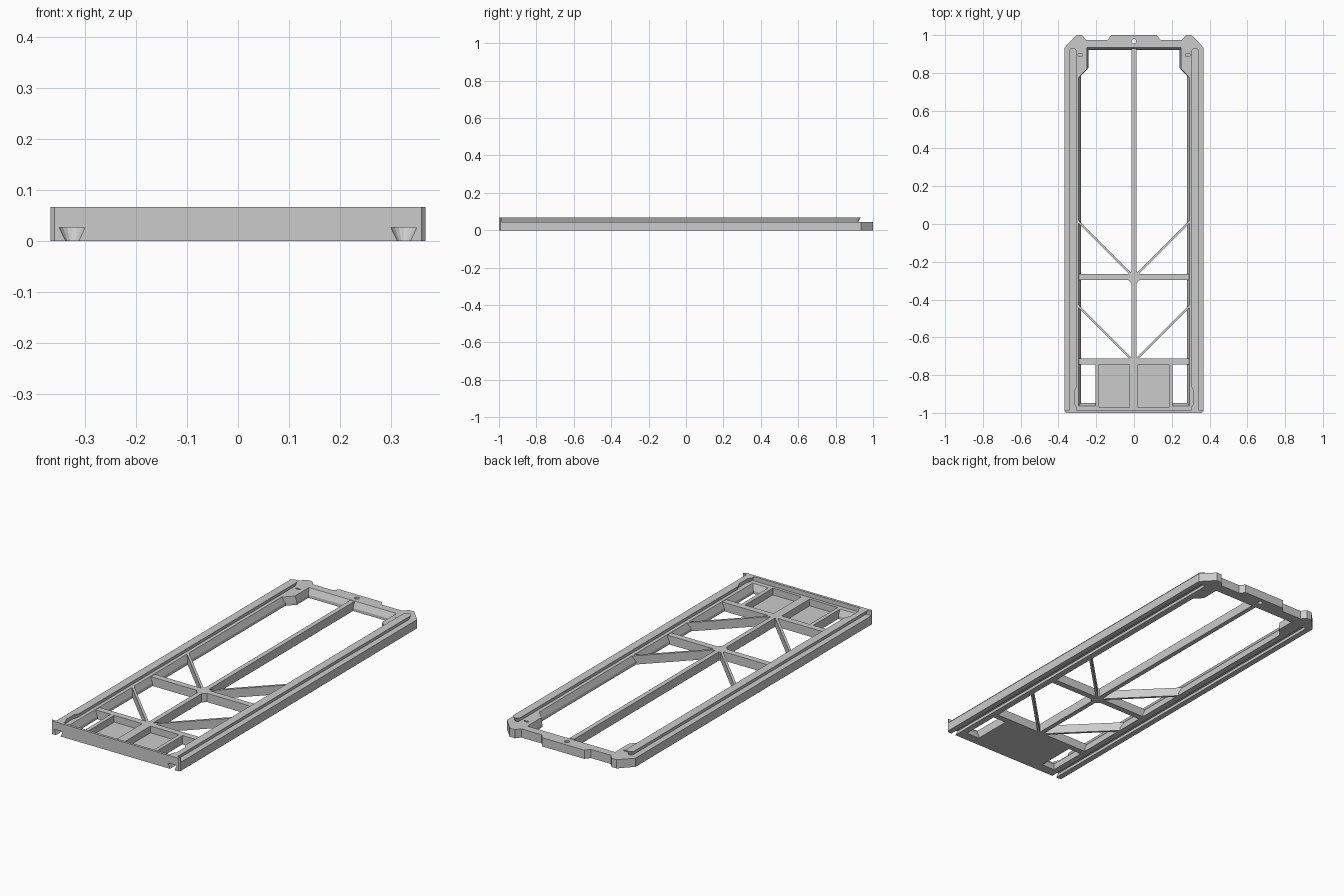
import bpy, bmesh, math

if "Cube" in bpy.data.objects:
    bpy.data.objects.remove(bpy.data.objects["Cube"])

TOP, BODY = 0.067, 0.045


def loft(name, levels, mirror=False):
    """Stack matching xy outlines at given heights into a closed solid."""
    bm = bmesh.new()
    rings = [[bm.verts.new((x, y, z)) for x, y in pts] for z, pts in levels]
    bm.faces.new(rings[0])
    bm.faces.new(rings[-1])
    for a, b in zip(rings, rings[1:]):
        for i in range(len(a)):
            j = (i + 1) % len(a)
            bm.faces.new((a[i], a[j], b[j], b[i]))
    bmesh.ops.recalc_face_normals(bm, faces=bm.faces)
    me = bpy.data.meshes.new(name)
    bm.to_mesh(me)
    bm.free()
    ob = bpy.data.objects.new(name, me)
    bpy.context.collection.objects.link(ob)
    if mirror:
        ob.modifiers.new("Mirror", 'MIRROR').use_mirror_merge = False
    return ob


def box(name, x0, x1, y0, y1, z0, z1, mirror=False):
    pts = [(x0, y0), (x1, y0), (x1, y1), (x0, y1)]
    return loft(name, [(z0, pts), (z1, pts)], mirror)


def sym(pts):
    return pts + [(-x, y) for x, y in reversed(pts)]


def cut(ob, cutter):
    m = ob.modifiers.new("Cut", 'BOOLEAN')
    m.operation, m.solver, m.object = 'DIFFERENCE', 'EXACT', cutter
    cutter.hide_render = True
    cutter.display_type = 'WIRE'


def tongue(cx, half, y0, y1, notch=None):
    """Long strip with a rounded rear end, optionally notched on its inner edge."""
    r = half
    pts = [(cx + half, y0)]
    pts += [(cx + r * math.cos(math.pi * i / 8), y1 - r + r * math.sin(math.pi * i / 8)) for i in range(9)]
    if notch:
        a = cx - half
        pts += [(a, -0.862), (a + notch, -0.885), (a + notch, -0.95), (a, -0.97)]
    pts.append((cx - half, y0))
    return pts


# Main frame: two side rails and the shaped rear bar, with a sloped inner lip
outer = [(0.12, 1), (0.14, 0.975), (0.255, 0.975), (0.275, 1), (0.305, 1), (0.367, 0.935), (0.367, -0.987)]
low = sym(outer + [(0.28, -0.987), (0.28, 0.785), (0.242, 0.825), (0.242, 0.92)])
high = sym(outer + [(0.294, -0.987), (0.294, 0.775), (0.25, 0.82), (0.25, 0.935)])
frame = loft("outer_frame", [(0, low), (0.015, low), (BODY, high)])

# Front end wall with chamfered corners
wall = sym([(0.36, -1), (0.367, -0.992), (0.367, -0.987)])
front = loft("front_wall", [(0, wall), (TOP, wall)])

# Dovetail slots under the rails
slot = loft("slot_cutter", [(-0.0001, tongue(0.325, 0.0125, -1.05, 0.92)),
                            (0.027, tongue(0.325, 0.0255, -1.05, 0.933))], True)
cut(frame, slot)
cut(front, slot)

# Rear pin hole and small catch slots
hole = [(0.012 * math.cos(math.tau * i / 16), 0.968 + 0.012 * math.sin(math.tau * i / 16)) for i in range(16)]
cut(frame, loft("pin_hole_cutter", [(-0.02, hole), (0.1, hole)]))
cut(frame, box("catch_slot_cutter", 0.272, 0.296, 0.89, 0.899, 0.032, 0.1, True))

# Dovetail ridges on top of the rails
loft("top_ridge", [(BODY, tongue(0.324, 0.012, -0.987, 0.922, 0.008)),
                   (TOP, tongue(0.324, 0.021, -0.987, 0.932, 0.013))], True)

# Spine and cross bars
box("spine", -0.012, 0.012, -0.72, 0.93, 0, BODY)
box("front_spine", -0.025, 0.022, -0.987, -0.72, 0, BODY)
for y in (-0.28, -0.728):
    box("cross_bar", -0.29, 0.29, y - 0.016, y + 0.016, 0, BODY)
gusset = sym([(0.012, -0.314), (0.03, -0.296), (0.03, -0.264), (0.012, -0.25)])
loft("spine_gusset", [(0, gusset), (BODY, gusset)])

# Diagonal braces
for y in (-0.27, -0.718):
    d = [(0.003, y), (0.02, y), (0.294, y + 0.274), (0.294, y + 0.291)]
    loft("diagonal_brace", [(0, d), (BODY, d)], True)

# Front tray: floor, side ribs and window sills
box("tray_floor", -0.2, 0.2, -0.987, -0.73, 0, 0.01)
box("tray_rib", 0.185, 0.205, -0.987, -0.73, 0, BODY, True)
box("tray_front_strip", -0.2, 0.2, -0.987, -0.972, 0, BODY)
sill_low = [(0.2, -0.987), (0.285, -0.987), (0.285, -0.948), (0.2, -0.948)]
sill_top = [(0.2, -0.987), (0.297, -0.987), (0.297, -0.963), (0.2, -0.963)]
slot_sill = loft("window_sill", [(0, sill_low), (0.015, sill_low), (BODY, sill_top)], True)
